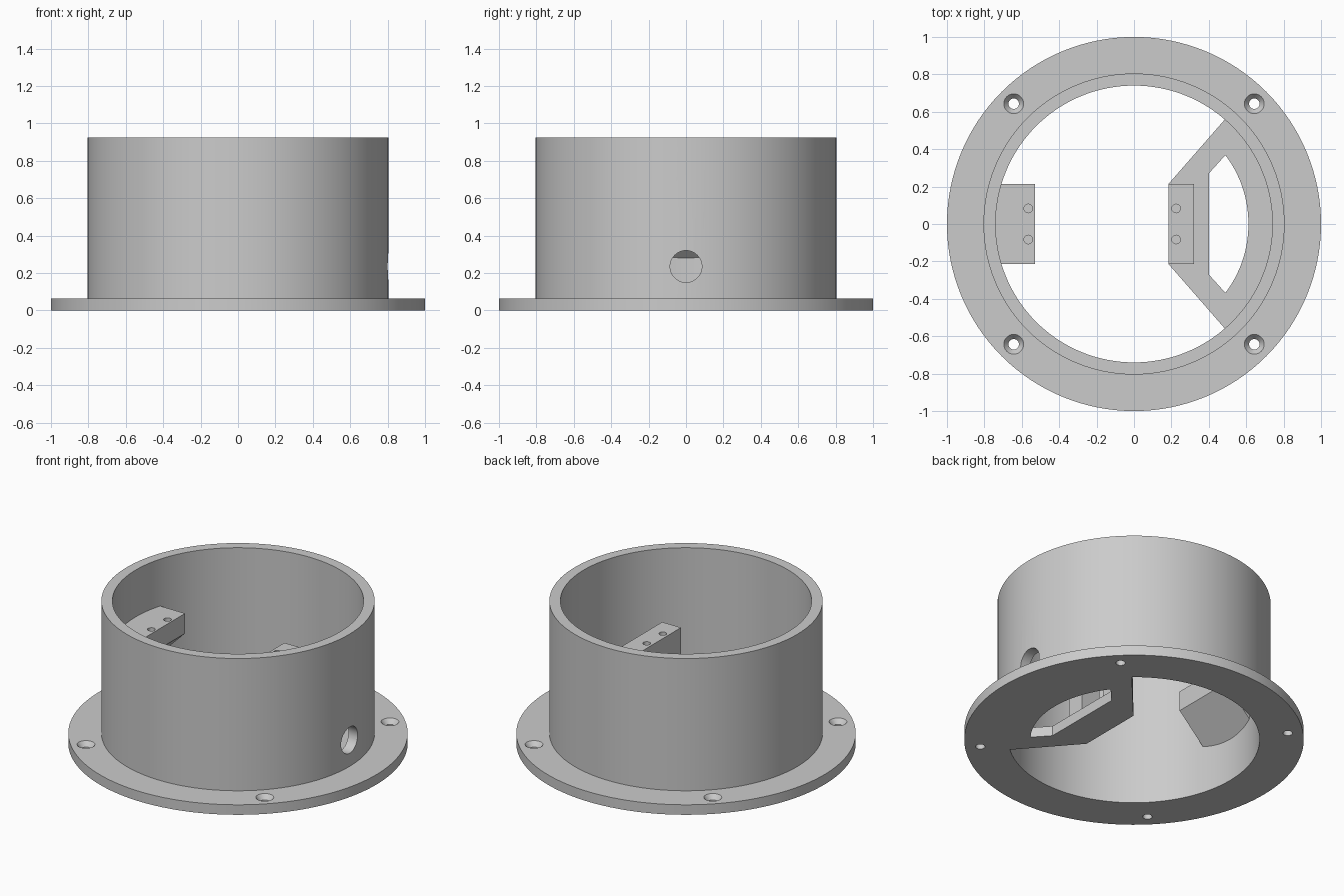
import bpy, bmesh
from math import sin, cos, pi, radians
from mathutils import Matrix, Vector

if "Cube" in bpy.data.objects:
    bpy.data.objects.remove(bpy.data.objects["Cube"])

SEG = 128


def finish(name, bm):
    bmesh.ops.recalc_face_normals(bm, faces=bm.faces[:])
    me = bpy.data.meshes.new(name)
    bm.to_mesh(me)
    bm.free()
    ob = bpy.data.objects.new(name, me)
    bpy.context.collection.objects.link(ob)
    return ob


def lathe(name, profile, seg=SEG, at=(0, 0, 0), closed=True):
    """Revolve an (r, z) profile round z; open profiles get end caps."""
    bm = bmesh.new()
    rings = [[bm.verts.new((at[0] + r * cos(2 * pi * i / seg),
                            at[1] + r * sin(2 * pi * i / seg), at[2] + z))
              for i in range(seg)] for r, z in profile]
    pairs = list(zip(rings, rings[1:] + rings[:1]))
    for a, b in pairs if closed else pairs[:-1]:
        for i in range(seg):
            j = (i + 1) % seg
            bm.faces.new((a[i], a[j], b[j], b[i]))
    if not closed:
        bm.faces.new(rings[0])
        bm.faces.new(rings[-1])
    return finish(name, bm)


def prism(name, pts, lo, hi, axis='Z'):
    """Extrude a polygon: (x, y) along z, or (x, z) along y."""
    bm = bmesh.new()
    place = (lambda p, h: (p[0], p[1], h)) if axis == 'Z' else (lambda p, h: (p[0], h, p[1]))
    f = bm.faces.new([bm.verts.new(place(p, lo)) for p in pts])
    up = bmesh.ops.extrude_face_region(bm, geom=[f])['geom']
    d = Vector((0, 0, hi - lo)) if axis == 'Z' else Vector((0, hi - lo, 0))
    bmesh.ops.translate(bm, vec=d, verts=[v for v in up if isinstance(v, bmesh.types.BMVert)])
    return finish(name, bm)


def boolean(ob, cutter, op='DIFFERENCE'):
    m = ob.modifiers.new('cut', 'BOOLEAN')
    m.operation, m.solver, m.object = op, 'EXACT', cutter
    bpy.context.view_layer.objects.active = ob
    bpy.ops.object.modifier_apply(modifier=m.name)
    bpy.data.objects.remove(cutter)


def rect(x0, x1, y):
    return [(x0, -y), (x1, -y), (x1, y), (x0, y)]


def arc(r, deg, n=32):
    return [(r * cos(a), r * sin(a))
            for a in (radians(-deg + 2 * deg * i / n) for i in range(n + 1))]


# Tube with its flange
housing = lathe('flanged_housing', [(0.74, 0), (1, 0), (1, 0.065), (0.805, 0.065),
                                    (0.805, 0.925), (0.74, 0.925)])

# Countersunk flange holes
for sx in (-1, 1):
    for sy in (-1, 1):
        boolean(housing, lathe('cutter', [(0.028, -0.05), (0.028, 0.035), (0.053, 0.0651),
                                          (0.053, 0.1)], 32, (sx * 0.643, sy * 0.643, 0), False))

# Round cable hole in the right wall
cable = lathe('cutter', [(0.085, 0.6), (0.085, 0.95)], 48, closed=False)
cable.data.transform(Matrix.Translation((0, 0, 0.235)) @ Matrix.Rotation(pi / 2, 4, 'Y'))
boolean(housing, cable)

# Base web with its curved window
web = prism('base_web', [(0.185, -0.215)] + arc(0.741, 49) + [(0.185, 0.215)], 0, 0.065)
boolean(web, prism('cutter', [(0.4, -0.27)] + arc(0.612, 37) + [(0.4, 0.27)], -0.1, 0.2))

# Mounting post on the web, with a cable passage through it
post = prism('mounting_post', rect(0.185, 0.32, 0.213), 0.064, 0.62)
boolean(post, prism('cutter', rect(0.1, 0.4, 0.095), 0.066, 0.45))

# Wall bracket with a sloped underside, trimmed to the tube
bracket = prism('wall_bracket', [(-0.53, 0.62), (-0.53, 0.49), (-0.76, 0.26), (-0.76, 0.62)],
                -0.213, 0.213, 'Y')
boolean(bracket, lathe('cutter', [(0.743, 0.1), (0.743, 0.8)], closed=False), 'INTERSECT')

# Blind screw holes in the post and bracket tops
for ob, x in ((post, 0.225), (bracket, -0.565)):
    for y in (-0.083, 0.083):
        boolean(ob, lathe('cutter', [(0.023, 0.52), (0.023, 0.7)], 24, (x, y, 0), False))

# Smooth the round surfaces, keep the edges sharp
bpy.ops.object.select_all(action='DESELECT')
for ob in (housing, web, post, bracket):
    ob.select_set(True)
    bpy.context.view_layer.objects.active = ob
bpy.ops.object.shade_smooth_by_angle(angle=radians(30))
